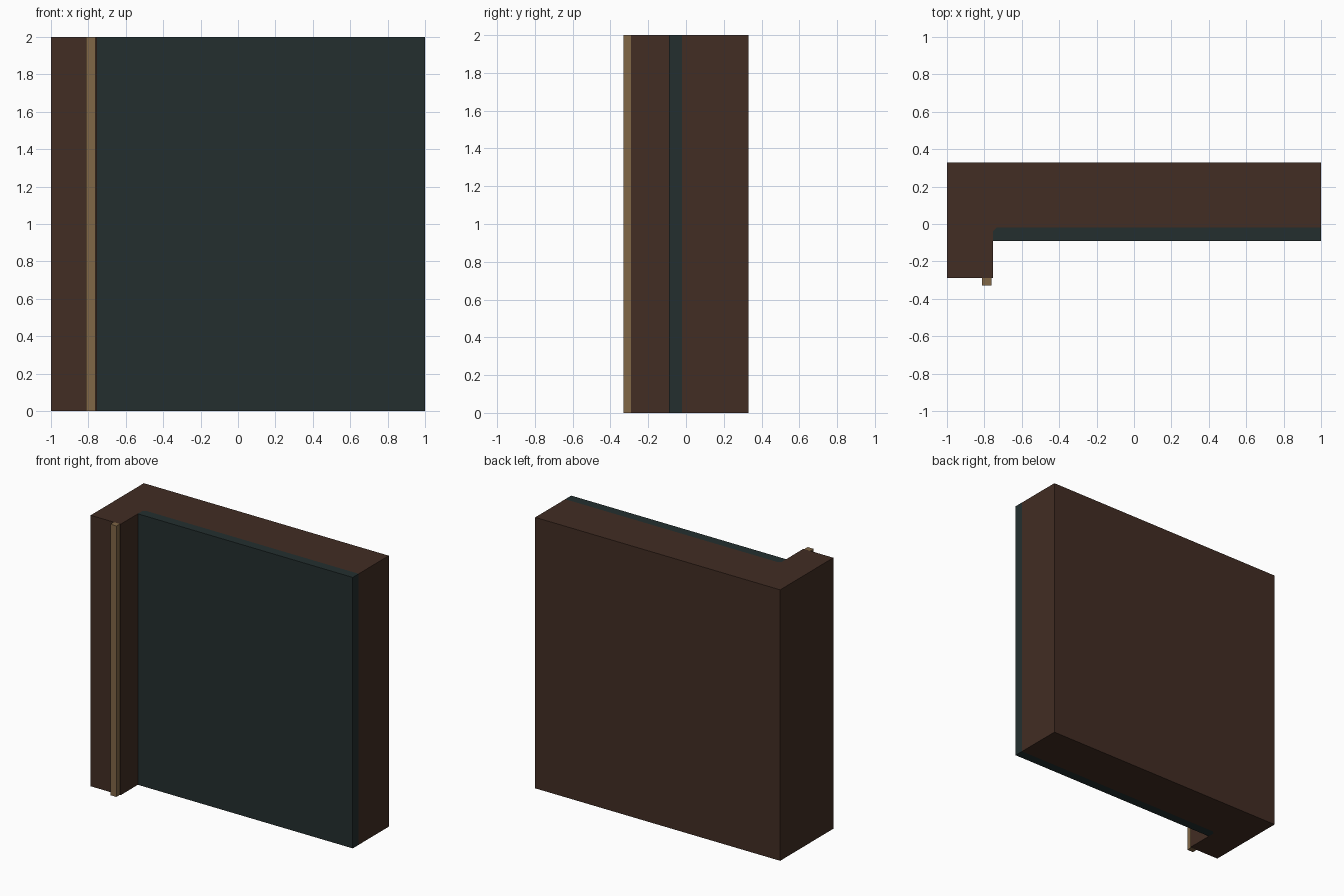
import bpy
import bmesh

if "Cube" in bpy.data.objects:
    bpy.data.objects.remove(bpy.data.objects["Cube"])


def material(name, rgb):
    m = bpy.data.materials.new(name)
    m.diffuse_color = (*rgb, 1.0)
    m.use_nodes = True
    m.node_tree.nodes["Principled BSDF"].inputs["Base Color"].default_value = m.diffuse_color
    return m


def extrude_plan(name, plan, mat, height=2.0):
    """Raise a counter-clockwise floor plan into a solid."""
    bm = bmesh.new()
    base = bm.faces.new([bm.verts.new((x, y, 0)) for x, y in plan])
    top = bmesh.ops.extrude_face_region(bm, geom=[base])["geom"]
    verts = [v for v in top if isinstance(v, bmesh.types.BMVert)]
    bmesh.ops.translate(bm, verts=verts, vec=(0, 0, height))
    bmesh.ops.recalc_face_normals(bm, faces=bm.faces)
    mesh = bpy.data.meshes.new(name)
    bm.to_mesh(mesh)
    bm.free()
    mesh.materials.append(mat)
    obj = bpy.data.objects.new(name, mesh)
    bpy.context.collection.objects.link(obj)
    return obj


brown = material("dark brown", (0.054, 0.026, 0.017))
teal = material("dark teal", (0.017, 0.028, 0.028))
tan = material("tan trim", (0.22, 0.135, 0.062))

# L-shaped wall with a projecting post at the left
extrude_plan("wall_and_post", [
    (-1, -0.29), (-0.755, -0.29), (-0.755, -0.04), (-0.735, -0.02),
    (1, -0.02), (1, 0.33), (-1, 0.33)], brown)

# Front panel, with its hidden corner cut to fit the wall
extrude_plan("front_panel", [
    (-0.755, -0.09), (1, -0.09), (1, -0.02), (-0.735, -0.02), (-0.755, -0.04)], teal)

# Slim trim strip on the post
extrude_plan("trim_strip", [
    (-0.812, -0.33), (-0.762, -0.33), (-0.762, -0.29), (-0.812, -0.29)], tan)
